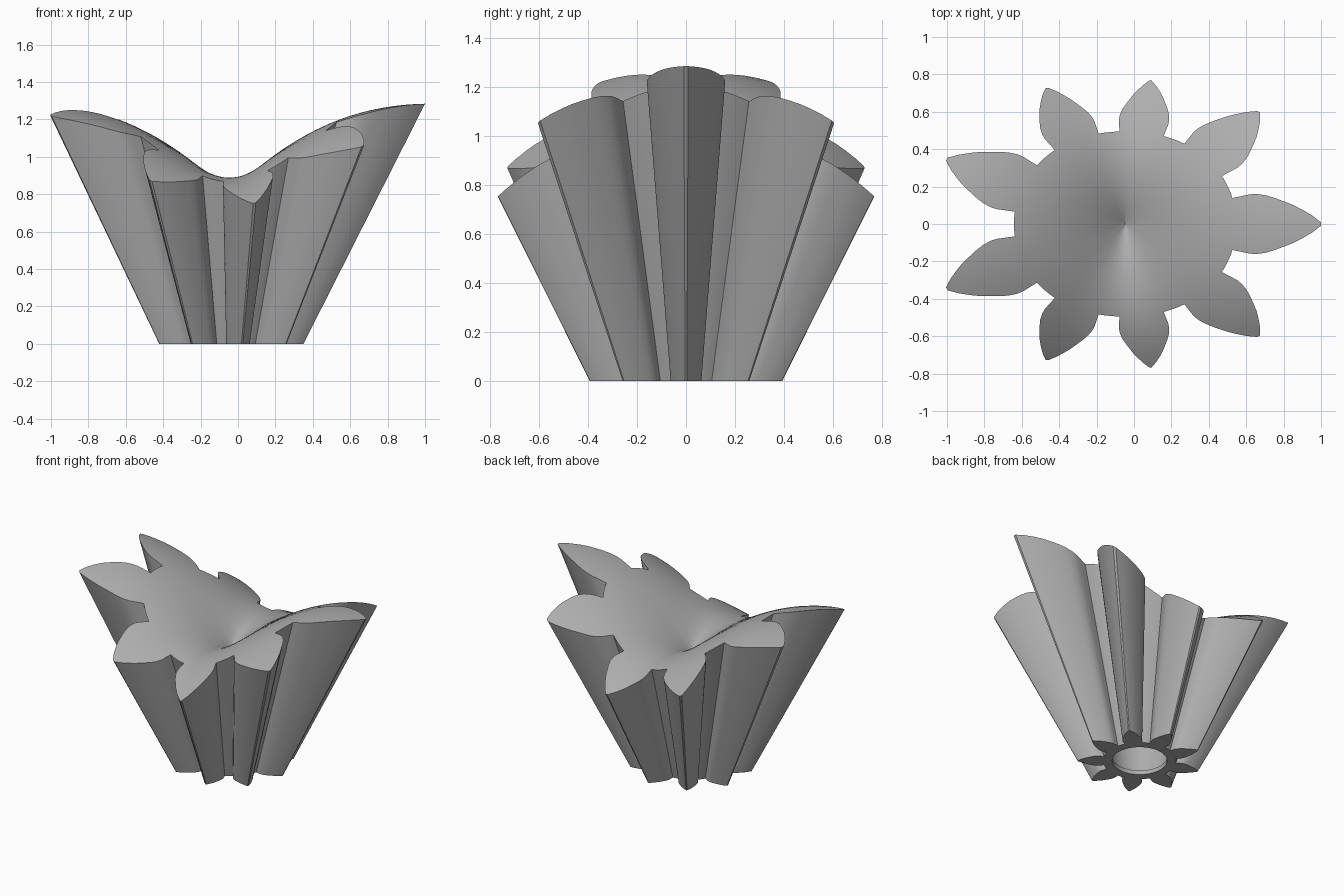
import bpy, bmesh
from math import sin, cos, radians, hypot, atan2

cube = bpy.data.objects.get("Cube")
if cube:
    bpy.data.objects.remove(cube)

CX, TEETH, RINGS, FLARE = -0.047, 9, 20, 1.275
TIP = 0.397

mat = bpy.data.materials.new("plain grey")
mat.use_nodes = True
grey = (0.42, 0.42, 0.42, 1)
mat.diffuse_color = grey
mat.node_tree.nodes["Principled BSDF"].inputs["Base Color"].default_value = grey

# Half tooth at the base: (radius, angle in degrees from the tooth axis)
half = [(TIP, 0.5), (0.380, 2.6), (0.361, 4.7), (0.345, 6.5), (0.328, 8.2),
        (0.312, 10.0), (0.297, 11.6), (0.282, 12.8), (0.269, 13.4),
        (0.252, 13.5), (0.235, 13.6), (0.235, 16.8)]
tooth = [(r, -a) for r, a in reversed(half)] + half + [(0.235, 20)]
outline = [(r, radians(i * 360 / TEETH + a)) for i in range(TEETH) for r, a in tooth]


def crown_height(r, a):
    """Saddle that dips to a point at the axis."""
    tip = TIP * (1 + FLARE * (1.01 + 0.275 * cos(2 * a)))
    t = min(r / tip, 1.05)
    high = 0.8 + 0.485 * (1 - (1 - 0.94 * t) ** 2.3)
    low = 0.8 + 0.41 * t - 0.473 * t * t
    return high * cos(a) ** 2 + low * sin(a) ** 2


def flared(r, a, z):
    """Point on the cone of rays through the base outline."""
    s = r * (1 + FLARE * z)
    return (CX + s * cos(a), s * sin(a), z)


def crown_point(r, a):
    z = 1.0
    for _ in range(30):
        z = crown_height(r * (1 + FLARE * z), a)
    return flared(r, a, z)


bm = bmesh.new()


def ring(points):
    return [bm.verts.new(p) for p in points]


def bridge(lower, upper):
    for i in range(len(lower)):
        j = (i + 1) % len(lower)
        bm.faces.new((lower[i], lower[j], upper[j], upper[i]))


def cap(loop, centre):
    c = bm.verts.new(centre)
    for i in range(len(loop)):
        bm.faces.new((loop[i], loop[(i + 1) % len(loop)], c))


# Bore: short collar, then a flaring wall closed by a flat ceiling
bore = [ring((CX + r * cos(a), r * sin(a), z) for _, a in outline)
        for r, z in ((0.28, 0.62), (0.185, 0.03), (0.176, 0.03), (0.176, 0))]
cap(bore[0][::-1], (CX, 0, 0.62))
for a, b in zip(bore, bore[1:]):
    bridge(a, b)

# Underside and toothed flanks
base = ring(flared(r, a, 0) for r, a in outline)
bridge(bore[-1], base)
previous = base

# Crown surface, from the toothed rim in to the axis
for k in range(RINGS, 0, -1):
    f = k / RINGS
    current = ring(crown_point(r * f, a) for r, a in outline)
    bridge(previous, current)
    previous = current
cap(previous, (CX, 0, 0.8))

bmesh.ops.recalc_face_normals(bm, faces=bm.faces[:])
mesh = bpy.data.meshes.new("flared_gear_body")
bm.to_mesh(mesh)
bm.free()
mesh.materials.append(mat)
body = bpy.data.objects.new("flared_gear_body", mesh)
bpy.context.collection.objects.link(body)
bpy.context.view_layer.objects.active = body
body.select_set(True)
bpy.ops.object.shade_smooth_by_angle(angle=radians(30))
